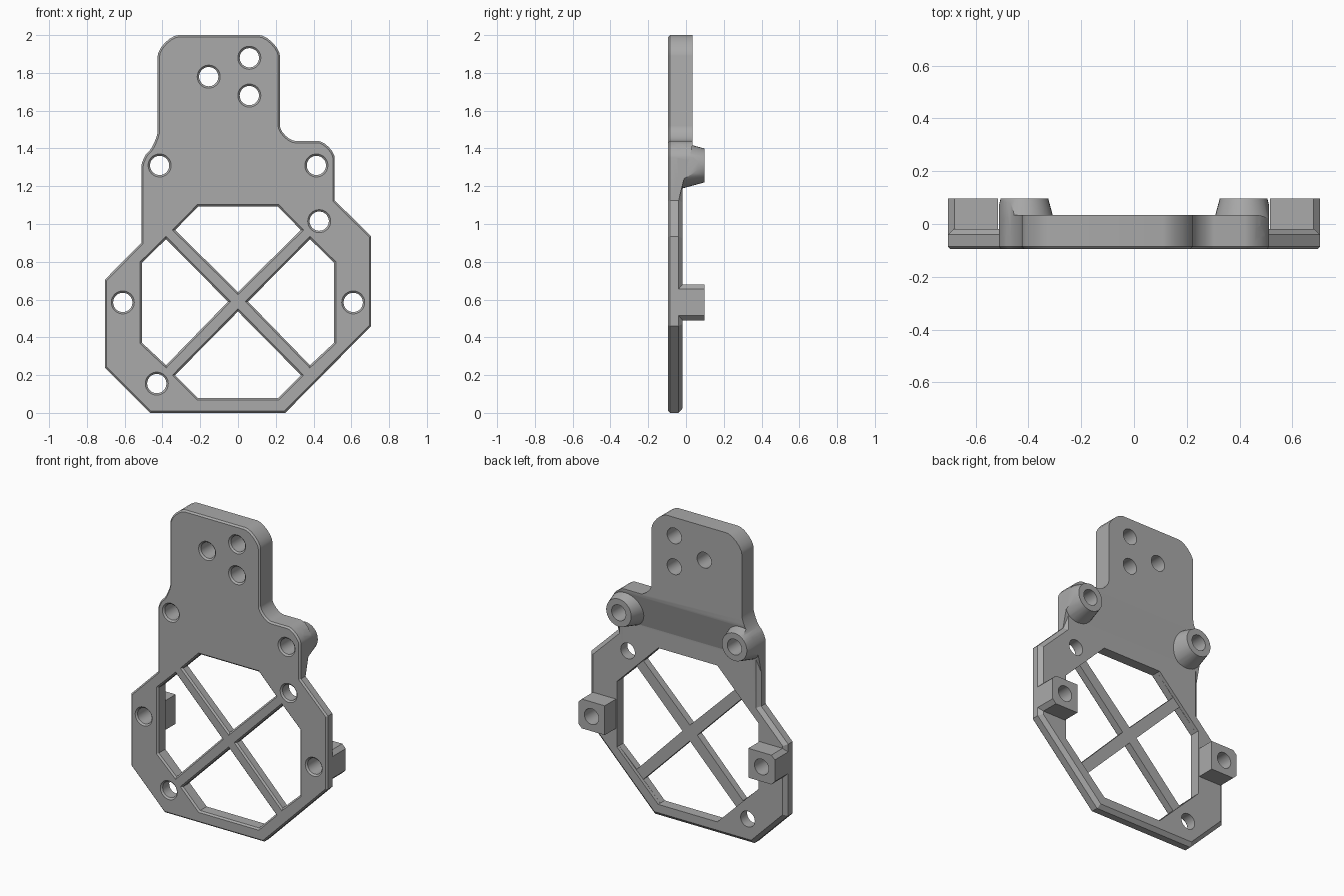
import bpy, bmesh, math
from mathutils import Vector

cube = bpy.data.objects.get("Cube")
if cube:
    bpy.data.objects.remove(cube, do_unlink=True)

grey = bpy.data.materials.new("mid_grey")
grey.use_nodes = True
grey.diffuse_color = (0.4, 0.4, 0.4, 1)
grey.node_tree.nodes["Principled BSDF"].inputs["Base Color"].default_value = (0.4, 0.4, 0.4, 1)


def soften(points):
    """Turn (x, z, cut) corners into an outline with rounded corners."""
    out, n, w = [], len(points), 0.4
    for i, (x, z, cut) in enumerate(points):
        p = Vector((x, z))
        if cut == 0:
            out.append(p)
            continue
        a = p + (Vector(points[i - 1][:2]) - p).normalized() * cut
        b = p + (Vector(points[(i + 1) % n][:2]) - p).normalized() * cut
        for k in range(7):
            t = k / 6
            ca, cp, cb = (1 - t) ** 2, 2 * w * t * (1 - t), t * t
            out.append((a * ca + p * cp + b * cb) / (ca + cp + cb))
    return out


def inset(pts, d):
    """Move every edge of a counter-clockwise outline inward by d."""
    out = []
    for i, p in enumerate(pts):
        e1 = (p - pts[i - 1]).normalized()
        e2 = (pts[(i + 1) % len(pts)] - p).normalized()
        n1, n2 = Vector((-e1.y, e1.x)), Vector((-e2.y, e2.x))
        out.append(p + (n1 + n2) * d / (1 + n1.dot(n2)))
    return out


def loft(name, outline, layers, clip=None):
    """Stack an x-z outline along y; layers are (y, inset) pairs."""
    pts = [Vector(p) for p in outline]
    if sum(pts[i - 1].cross(p) for i, p in enumerate(pts)) < 0:
        pts.reverse()
    bm = bmesh.new()
    rings = [[bm.verts.new((p.x, y, p.y)) for p in inset(pts, d)] for y, d in layers]
    n = len(pts)
    for lo, hi in zip(rings, rings[1:]):
        for i in range(n):
            j = (i + 1) % n
            bm.faces.new((lo[i], lo[j], hi[j], hi[i]))
    bm.faces.new(rings[0])
    bm.faces.new(rings[-1])
    if clip:
        bmesh.ops.bisect_plane(bm, geom=bm.verts[:] + bm.edges[:] + bm.faces[:],
                               plane_co=clip[0], plane_no=clip[1], clear_outer=True)
        bmesh.ops.holes_fill(bm, edges=[e for e in bm.edges if e.is_boundary])
    bmesh.ops.recalc_face_normals(bm, faces=bm.faces[:])
    mesh = bpy.data.meshes.new(name)
    bm.to_mesh(mesh)
    bm.free()
    mesh.materials.append(grey)
    obj = bpy.data.objects.new(name, mesh)
    bpy.context.collection.objects.link(obj)
    return obj


def combine(target, other, operation):
    """Apply a boolean and discard the helper."""
    mod = target.modifiers.new("bool", 'BOOLEAN')
    mod.object, mod.operation, mod.solver = other, operation, 'EXACT'
    bpy.context.view_layer.objects.active = target
    bpy.ops.object.modifier_apply(modifier=mod.name)
    bpy.data.objects.remove(other, do_unlink=True)


def circle(x, z, r, n=32):
    return [(x + r * math.cos(math.tau * i / n), z + r * math.sin(math.tau * i / n))
            for i in range(n)]


FRONT, THIN, THICK, TIP = -0.095, -0.018, 0.035, 0.097
SHOULDER = [(0.512, 1.44, 0.09), (0.222, 1.44, 0.08), (0.222, 2, 0.11),
            (-0.425, 2, 0.11), (-0.425, 1.432, 0.06), (-0.512, 1.345, 0.04)]
LOWER = [(-0.512, 0.9, 0), (-0.705, 0.705, 0), (-0.705, 0.24, 0), (-0.465, 0, 0),
         (0.25, 0, 0), (0.705, 0.46, 0), (0.705, 0.935, 0), (0.512, 1.125, 0)]

# Thin base plate with bevelled rims
plate = loft("mounting_plate", soften(SHOULDER + LOWER),
             [(FRONT, 0.01), (FRONT + 0.01, 0), (-0.04, 0), (THIN, 0.024)])

# Thick upper tab, tapering down to the thin plate
upper = soften(SHOULDER + [(-0.512, 1.125, 0), (0.512, 1.125, 0)])
slope = ((0, THICK, 1.42), (0, 0.22, -0.055))
combine(plate, loft("upper_tab", upper, [(-0.07, 0), (THICK, 0)], slope), 'UNION')

for side in (-1, 1):
    # Conical standoffs, trimmed to the plate outline
    boss = loft("standoff", circle(side * 0.415, 1.31, 0.122), [(-0.05, 0), (-0.02, 0), (TIP, 0.032)])
    combine(boss, loft("trim", upper, [(-0.2, 0), (0.2, 0)]), 'INTERSECT')
    combine(plate, boss, 'UNION')
    # Square posts with clipped outer corners
    profile = [(0.515, 0.49), (0.68, 0.49), (0.705, 0.515),
               (0.705, 0.655), (0.68, 0.68), (0.515, 0.68)]
    post = loft("post", [(side * x, z) for x, z in profile], [(-0.06, 0), (TIP, 0)])
    combine(plate, post, 'UNION')

# Recess that leaves the cross bars thinner than the frame
quarter = [(0.212, 1.092), (0.508, 0.796), (0.508, 0.371), (0.212, 0.078)]
recess = quarter + [(-x, z) for x, z in reversed(quarter)]
combine(plate, loft("recess", recess, [(-0.04, 0), (0.2, 0)]), 'DIFFERENCE')

# Openings between the cross bars, bevelled on the front
through = [(FRONT - 0.005, -0.015), (FRONT + 0.01, 0), (0.2, 0)]
side_gap = [(0.508, 0.796), (0.381, 0.92), (0.053, 0.589), (0.381, 0.252), (0.508, 0.371)]
gaps = [
    [(-0.212, 1.092), (0.212, 1.092), (0.333, 0.968), (0, 0.64), (-0.333, 0.968)],
    [(-0.212, 0.078), (0.212, 0.078), (0.333, 0.2), (0, 0.537), (-0.333, 0.2)],
    side_gap,
    [(-x, z) for x, z in side_gap],
]
for gap in gaps:
    combine(plate, loft("gap", gap, through), 'DIFFERENCE')

# Screw holes
for x, z in [(-0.155, 1.78), (0.06, 1.88), (0.06, 1.68), (-0.415, 1.31), (0.415, 1.31),
             (0.43, 1.015), (-0.61, 0.585), (0.61, 0.585), (-0.43, 0.155)]:
    combine(plate, loft("hole", circle(x, z, 0.051), through), 'DIFFERENCE')

bpy.ops.object.select_all(action='DESELECT')
plate.select_set(True)
bpy.context.view_layer.objects.active = plate
bpy.ops.object.shade_smooth_by_angle(angle=math.radians(25))
